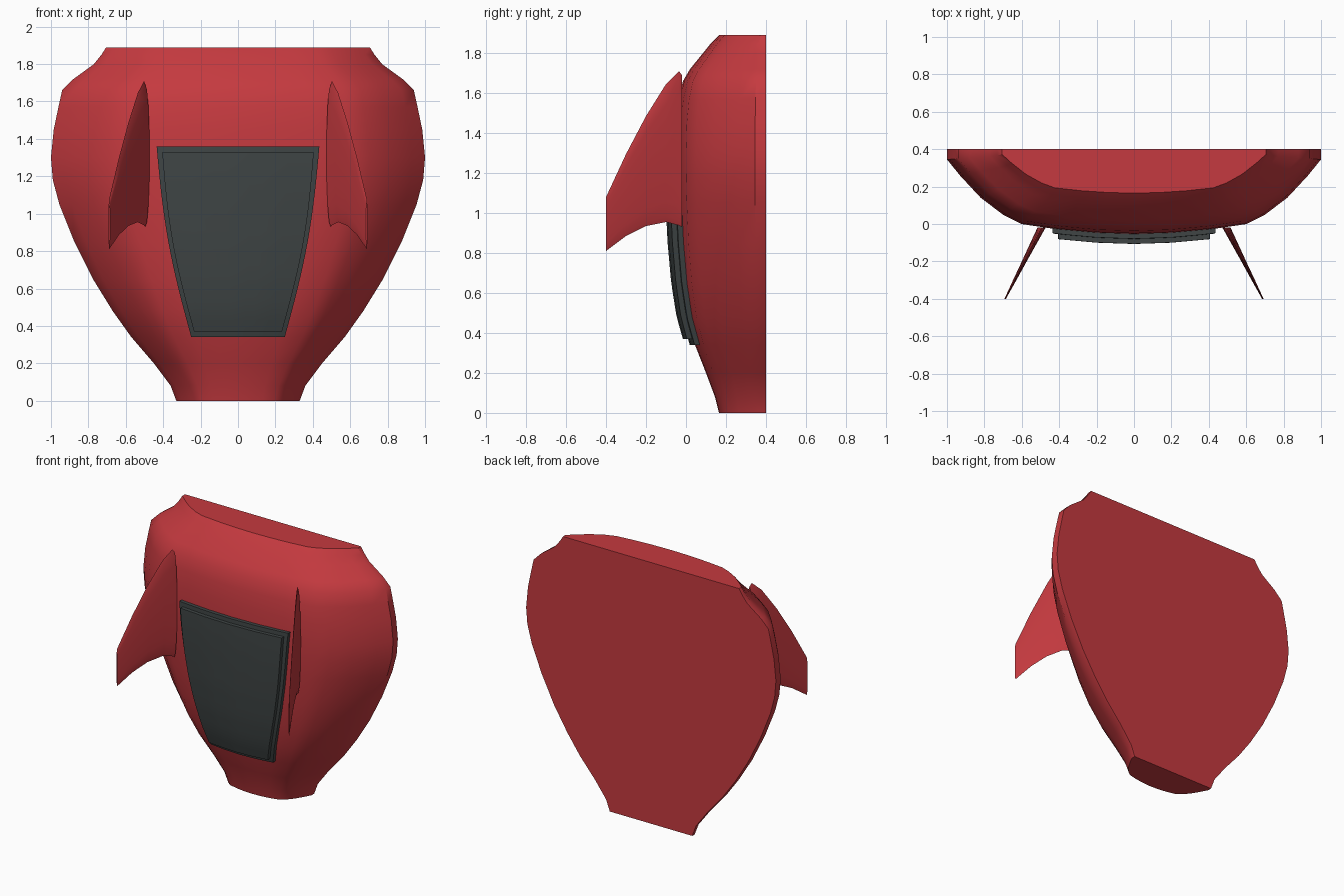
import bpy, bmesh, math

if "Cube" in bpy.data.objects:
    bpy.data.objects.remove(bpy.data.objects["Cube"])

BACK = 0.4
# Height, half width and front y of each level of the shell
LEVELS = [(0, .33, .165), (.08, .36, .145), (.2, .45, .1), (.34, .57, .045),
          (.48, .67, .005), (.65, .775, -.022), (.85, .875, -.04),
          (1.05, .955, -.05), (1.18, .99, -.054), (1.3, 1, -.055),
          (1.45, .985, -.05), (1.57, .96, -.037), (1.66, .94, -.015),
          (1.72, .88, .02), (1.8, .77, .085), (1.85, .73, .125), (1.89, .705, .165)]
# Half cross-section: share of width, share of depth
SECTION = [(0, 1), (.2, .985), (.4, .945), (.6, .88), (.7, .77), (.82, .57),
           (.93, .31), (1, .12), (1, 0)]


def material(name, color):
    m = bpy.data.materials.new(name)
    m.use_nodes = True
    m.diffuse_color = (*color, 1)
    m.node_tree.nodes["Principled BSDF"].inputs["Base Color"].default_value = (*color, 1)
    return m


red = material("red paint", (.56, .042, .05))
grey = material("dark grey", (.05, .06, .06))


def lerp(table, t, col):
    """Linear lookup of a column in a table sorted by its first column."""
    for a, b in zip(table, table[1:]):
        if t <= b[0]:
            return a[col] + (b[col] - a[col]) * (t - a[0]) / max(b[0] - a[0], 1e-6)
    return table[-1][col]


def front_y(x, z):
    share = lerp(SECTION[:-1], abs(x) / lerp(LEVELS, z, 1), 1)
    return BACK - share * (BACK - lerp(LEVELS, z, 2))


def loft(name, rings, mat, angle=35):
    """Skin closed rings of points and cap both ends."""
    bm = bmesh.new()
    rows = [[bm.verts.new(p) for p in ring] for ring in rings]
    n = len(rows[0])
    for a, b in zip(rows, rows[1:]):
        for i in range(n):
            j = (i + 1) % n
            bm.faces.new((a[i], a[j], b[j], b[i]))
    bm.faces.new(rows[0][::-1])
    bm.faces.new(rows[-1])
    bmesh.ops.recalc_face_normals(bm, faces=bm.faces)
    mesh = bpy.data.meshes.new(name)
    bm.to_mesh(mesh)
    bm.free()
    obj = bpy.data.objects.new(name, mesh)
    bpy.context.collection.objects.link(obj)
    mesh.materials.append(mat)
    bpy.ops.object.select_all(action='DESELECT')
    obj.select_set(True)
    bpy.context.view_layer.objects.active = obj
    bpy.ops.object.shade_smooth_by_angle(angle=math.radians(angle))
    return obj


# Shell with a flat back
outline = [(-u, d) for u, d in SECTION[:0:-1]] + SECTION
loft("shell", [[(u * w, BACK - d * (BACK - f), z) for u, d in outline]
               for z, w, f in LEVELS], red)


# Curved panels that follow the front of the shell
def panel(name, z0, z1, low, high, lift):
    rings = []
    for k in range(17):
        t = k / 16
        z = z0 + (z1 - z0) * t
        w = low + (high - low) * t + .03 * math.sin(math.pi * t)
        xs = [w * i / 6 for i in range(-6, 7)]
        rings.append([(x, front_y(x, z) - lift, z) for x in xs] +
                     [(x, front_y(x, z) + .02, z) for x in reversed(xs)])
    loft(name, rings, grey)


panel("panel_frame", .34, 1.36, .25, .435, .026)
panel("panel_inset", .37, 1.33, .235, .405, .052)

# Swept fins: y, top z, bottom z, half thickness
FIN = [(-.02, 1.69, .93, .022), (-.035, 1.71, .938, .021), (-.1, 1.645, .955, .018),
       (-.2, 1.485, .935, .013), (-.3, 1.295, .885, .009), (-.4, 1.08, .81, .004)]
for side, label in ((1, "left"), (-1, "right")):
    rings = []
    for y, top, low, thick in FIN:
        x = .5 + (-.03 - y) * .51
        ring = []
        for k in range(16):
            a = 2 * math.pi * k / 16
            z = (top + low) / 2 + (top - low) / 2 * math.cos(a)
            ring.append((side * (x + thick * math.sin(a)), y, z))
        rings.append(ring)
    loft(label + "_fin", rings, red, 50)
